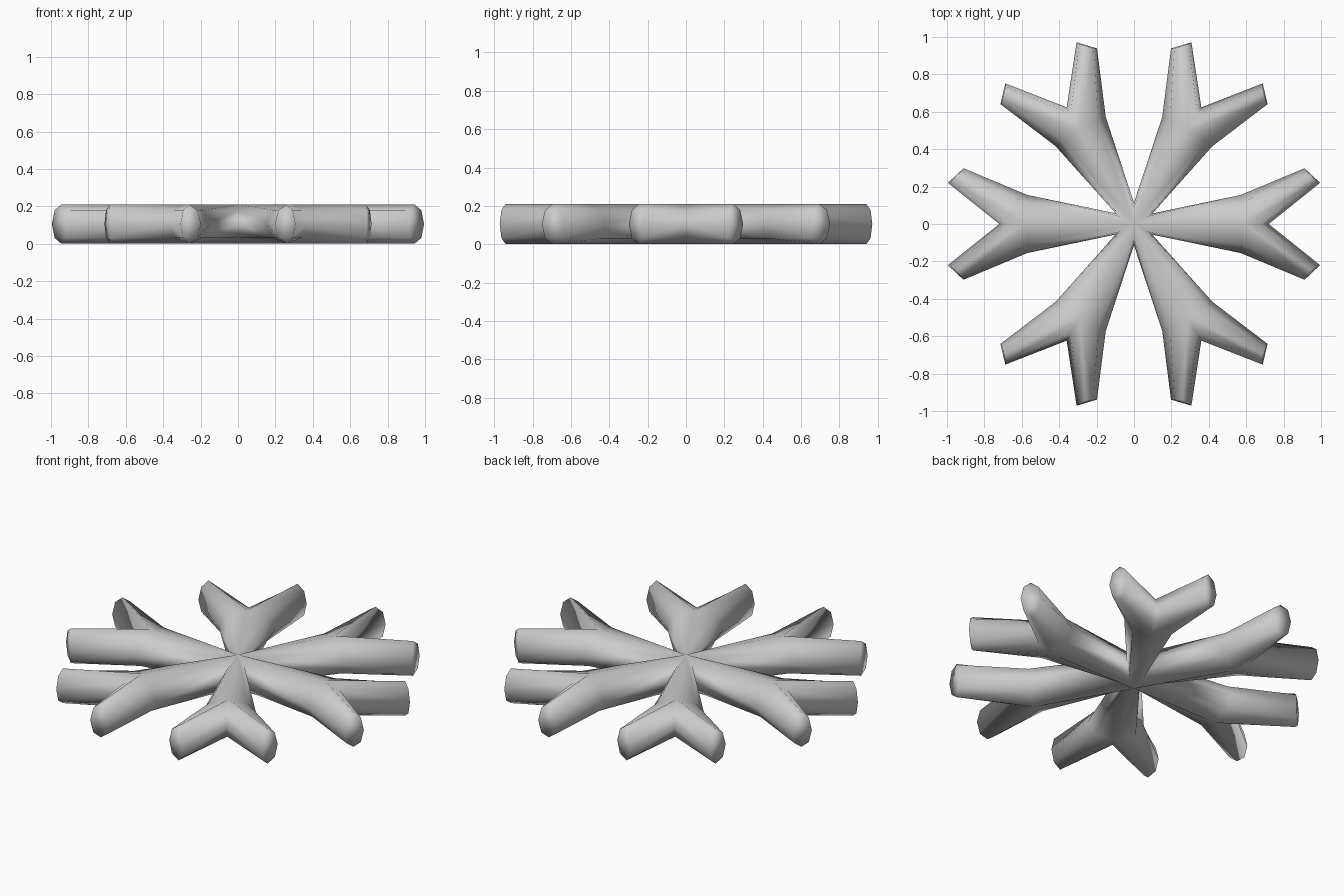
import bpy
import bmesh
from math import sin, cos, pi
from mathutils import Matrix, Vector

cube = bpy.data.objects.get("Cube")
if cube:
    bpy.data.objects.remove(cube, do_unlink=True)

HALF = 0.105      # half thickness
STEPS = 4         # segments in each top-to-bottom arc

# Plan outline of half an arm: ridge points and edge points
HUB, NOTCH = Vector((0, 0)), Vector((0.098, 0.057))
FORK, SHOULDER, CROTCH = Vector((0.58, 0)), Vector((0.57, 0.155)), Vector((0.72, 0))
TIP, TIP_OUT, TIP_IN = Vector((0.944, 0.245)), Vector((0.912, 0.298)), Vector((0.995, 0.22))

bm = bmesh.new()


def arc(ridge, edge):
    """Half ellipse from the top ridge, round the edge, to the bottom ridge."""
    points = []
    for i in range(STEPS + 1):
        a = pi * i / STEPS
        p = ridge.lerp(edge, sin(a))
        points.append(bm.verts.new((p.x, p.y, HALF + HALF * cos(a))))
    return points


def bridge(a, b):
    for i in range(STEPS):
        bm.faces.new((a[i], a[i + 1], b[i + 1], b[i]))


# Half an arm: stem side, prong outside, prong inside and end cap
stem = arc(FORK, SHOULDER)
bridge(arc(HUB, NOTCH), stem)
outer = arc(TIP, TIP_OUT)
inner = arc(TIP, TIP_IN)
bridge(stem, outer)
bridge(arc(FORK, CROTCH), inner)
for i in range(STEPS):
    ring = [outer[i], outer[i + 1], inner[i + 1], inner[i]]
    if i == 0:
        ring.remove(inner[0])
    if i == STEPS - 1:
        ring.remove(inner[STEPS])
    bm.faces.new(ring)

# Mirror the half arm, then repeat the arm round the hub
def copy_parts(parts, matrix):
    new = bmesh.ops.duplicate(bm, geom=parts)["geom"]
    verts = [g for g in new if isinstance(g, bmesh.types.BMVert)]
    bmesh.ops.transform(bm, matrix=matrix, verts=verts)


copy_parts(bm.verts[:] + bm.edges[:] + bm.faces[:], Matrix.Scale(-1, 4, (0, 1, 0)))
arm = bm.verts[:] + bm.edges[:] + bm.faces[:]
for k in range(1, 6):
    copy_parts(arm, Matrix.Rotation(k * pi / 3, 4, "Z"))

bmesh.ops.remove_doubles(bm, verts=bm.verts[:], dist=0.001)
bmesh.ops.recalc_face_normals(bm, faces=bm.faces[:])
for f in bm.faces:
    f.smooth = True

mesh = bpy.data.meshes.new("snowflake")
bm.to_mesh(mesh)
bm.free()
flake = bpy.data.objects.new("snowflake", mesh)
bpy.context.collection.objects.link(flake)

# Plain light grey
grey = bpy.data.materials.new("light_grey")
grey.use_nodes = True
colour = (0.6, 0.6, 0.6, 1)
grey.diffuse_color = colour
grey.node_tree.nodes["Principled BSDF"].inputs["Base Color"].default_value = colour
mesh.materials.append(grey)
